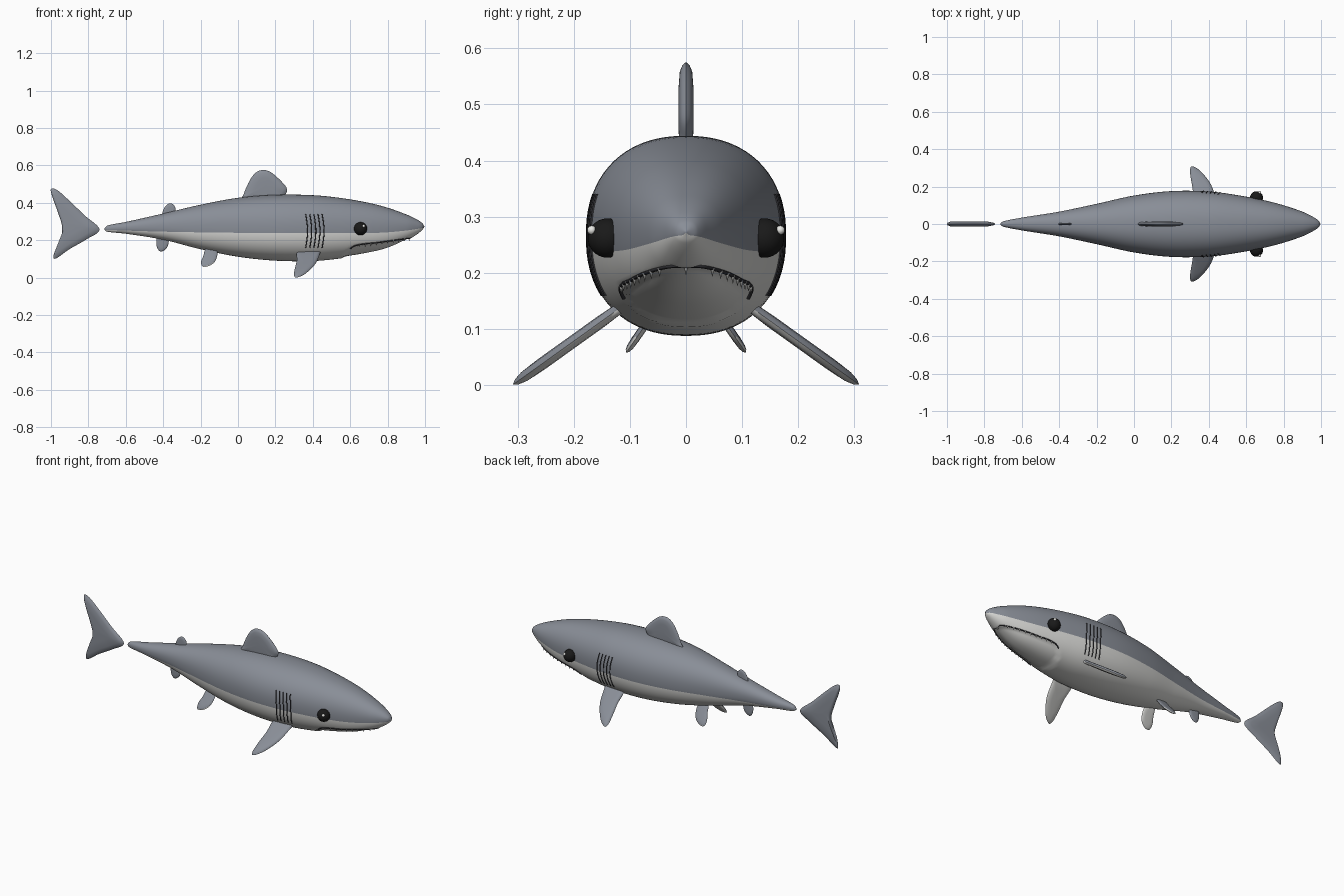
import bpy, bmesh, math
from mathutils import Vector

cube = bpy.data.objects.get("Cube")
if cube:
    bpy.data.objects.remove(cube, do_unlink=True)


def material(name, *rgb):
    m = bpy.data.materials.new(name)
    m.use_nodes = True
    m.diffuse_color = (*rgb, 1)
    m.node_tree.nodes["Principled BSDF"].inputs["Base Color"].default_value = (*rgb, 1)
    return m


GREY = material("slate grey", .25, .27, .31)
BELLY = material("pale belly", .7, .7, .68)
DARK = material("dark crease", .03, .03, .035)
BLACK = material("eye black", .01, .01, .01)
WHITE = material("tooth white", .85, .85, .82)


def finish(name, bm, *mats, sharp=50):
    bmesh.ops.recalc_face_normals(bm, faces=bm.faces)
    mesh = bpy.data.meshes.new(name)
    bm.to_mesh(mesh)
    bm.free()
    for m in mats:
        mesh.materials.append(m)
    mesh.shade_smooth()
    mesh.set_sharp_from_angle(angle=math.radians(sharp))
    obj = bpy.data.objects.new(name, mesh)
    bpy.context.collection.objects.link(obj)
    return obj


def curve_at(points, x):
    """Smooth value of a list of (x, value) points."""
    x = min(max(x, points[0][0]), points[-1][0])
    i = next(k for k in range(len(points) - 1) if x <= points[k + 1][0])

    def slope(k):
        a, b = points[max(k - 1, 0)], points[min(k + 1, len(points) - 1)]
        return (b[1] - a[1]) / (b[0] - a[0])
    (x0, a), (x1, b) = points[i], points[i + 1]
    d = x1 - x0
    t = (x - x0) / d
    return (a * (1 + 2 * t) * (1 - t) ** 2 + slope(i) * d * t * (1 - t) ** 2
            + b * t * t * (3 - 2 * t) + slope(i + 1) * d * t * t * (t - 1))


# Body profile: x, top, bottom, half width
STATIONS = [(-.715, .262, .256, .004), (-.7, .278, .246, .014), (-.6, .298, .235, .034),
            (-.4, .343, .203, .066), (-.2, .39, .152, .108), (0, .427, .112, .152),
            (.2, .443, .091, .176), (.4, .441, .089, .174), (.55, .426, .103, .155),
            (.7, .4, .127, .126), (.8, .374, .152, .1), (.9, .338, .197, .066),
            (.95, .315, .227, .042), (.985, .292, .255, .02), (.996, .275, .271, .002)]
TOP, BOTTOM, WIDTH = [[(s[0], s[k]) for s in STATIONS] for k in (1, 2, 3)]
SPLIT = [(-.72, .256), (-.4, .246), (0, .24), (.5, .238), (.75, .24), (.9, .252), (1, .268)]
MOUTH = [(.555, .09), (.585, .14), (.63, .172), (.75, .188), (.92, .212)]
POWER = 2.25


def section(x):
    top, bottom = curve_at(TOP, x), curve_at(BOTTOM, x)
    return (top + bottom) / 2, max((top - bottom) / 2, .001), curve_at(WIDTH, x)


def side_y(x, z):
    """Half width of the body at a height."""
    c, h, w = section(x)
    d = min(abs((z - c) / h), 1)
    return w * (1 - d ** POWER) ** (1 / POWER)


def power(v, e):
    return math.copysign(abs(v) ** e, v)


# Body: rings whose colour seam follows the flank line, with a recessed lower jaw
RINGS, ARC = 150, 40
bm = bmesh.new()
rings = []
for i in range(RINGS + 1):
    x = .1405 - .8555 * math.cos(math.pi * i / RINGS)
    c, h, w = section(x)
    d = max(-.8, min(.8, (curve_at(SPLIT, x) - c) / h))
    seam = math.asin(power(d, POWER / 2))
    angles = [seam + (math.pi - 2 * seam) * k / ARC for k in range(ARC)]
    angles += [math.pi - seam + (math.pi + 2 * seam) * k / ARC for k in range(ARC)]
    ring = []
    for a in angles:
        y = w * power(math.cos(a), 2 / POWER)
        z = c + h * power(math.sin(a), 2 / POWER)
        if .555 < x < .92:
            depth = min(max((curve_at(MOUTH, x) - z) / .012, 0), 1)
            shrink = 1 - .008 * depth / max(w, .05)
            y, z = y * shrink, c + (z - c) * shrink
        ring.append(bm.verts.new((x, y, z)))
    rings.append(ring)
for r, s in zip(rings, rings[1:]):
    for k in range(2 * ARC):
        n = (k + 1) % (2 * ARC)
        bm.faces.new((r[k], r[n], s[n], s[k])).material_index = int(k >= ARC)
bm.faces.new(rings[0])
bm.faces.new(rings[-1])
finish("body", bm, GREY, BELLY, sharp=70)


def fin(name, outline, thick, origin=(0, 0, 0), up=(0, 0, 1), two_tone=False):
    """Lens-shaped fin from a closed smooth outline in the x / up plane."""
    up = Vector(up).normalized()
    across = Vector((1, 0, 0)).cross(up)
    pts, n = [Vector(p) for p in outline], len(outline)
    loop = []
    for i in range(n):
        a, b, c, d = (pts[(i + k) % n] for k in (-1, 0, 1, 2))
        for t in (j / 6 for j in range(6)):
            loop.append(b + .5 * t * (c - a + t * (2 * a - 5 * b + 4 * c - d
                                                   + t * (3 * b - a - 3 * c + d))))
    mid = sum(loop, Vector((0, 0))) / len(loop)
    bm = bmesh.new()

    def place(p, offset):
        return bm.verts.new(Vector(origin) + Vector((p.x, 0, 0)) + up * p.y + across * offset)
    rim = [place(p, 0) for p in loop]
    for side in (-1, 1):
        outer = rim
        for scale, t in ((.93, .5), (.8, .85), (.5, 1)):
            inner = [place(mid + (p - mid) * scale, side * thick * t) for p in loop]
            for k in range(len(loop)):
                m = (k + 1) % len(loop)
                bm.faces.new((outer[k], outer[m], inner[m], inner[k]))
            outer = inner
        hub = place(mid, side * thick)
        for k in range(len(loop)):
            bm.faces.new((outer[k], outer[(k + 1) % len(loop)], hub))
    bmesh.ops.recalc_face_normals(bm, faces=bm.faces)
    if two_tone:
        for f in bm.faces:
            f.material_index = int(f.normal.z < 0)
    finish(name, bm, GREY, BELLY)


# Fins on the centre line
fin("dorsal_fin", [(.03, .41), (.032, .45), (.06, .515), (.09, .557), (.125, .575), (.17, .567),
                   (.225, .522), (.262, .475), (.25, .44), (.22, .41)], .013)
fin("second_dorsal_fin", [(-.4, .32), (-.402, .355), (-.385, .385), (-.36, .398),
                          (-.337, .38), (-.335, .35), (-.345, .32)], .006)
fin("anal_fin", [(-.425, .23), (-.437, .19), (-.43, .155), (-.41, .14),
                 (-.38, .16), (-.37, .2), (-.38, .23)], .006)
fin("tail_fin", [(-1, .474), (-.965, .467), (-.9, .41), (-.82, .333), (-.74, .258), (-.81, .205),
                 (-.9, .153), (-.975, .102), (-.985, .125), (-.952, .2), (-.94, .27),
                 (-.965, .355), (-.992, .43)], .014)

# Paired fins
for side, label in ((1, "left"), (-1, "right")):
    fin(label + "_pectoral_fin", [(.325, 0), (.44, 0), (.437, .04), (.412, .135), (.36, .22),
                                  (.315, .256), (.3, .24), (.302, .19), (.314, .105)],
        .011, (0, .1 * side, .15), (0, .81 * side, -.58), True)
    fin(label + "_pelvic_fin", [(-.17, -.04), (-.12, -.04), (-.11, 0), (-.125, .05), (-.16, .078),
                                (-.19, .079), (-.197, .048), (-.185, .01)],
        .007, (0, .06 * side, .125), (0, .57 * side, -.82), True)


def tube(name, lines, radius):
    data = bpy.data.curves.new(name, "CURVE")
    data.dimensions = "3D"
    data.bevel_depth = radius
    data.bevel_resolution = 1
    data.materials.append(DARK)
    for line in lines:
        spline = data.splines.new("POLY")
        spline.points.add(len(line) - 1)
        for p, co in zip(spline.points, line):
            p.co = (*co, 1)
    bpy.context.collection.objects.link(bpy.data.objects.new(name, data))


# Gill slits, five bowed lines on each flank
for side, label in ((1, "left"), (-1, "right")):
    slits = []
    for g in range(5):
        line = []
        for k in range(13):
            z = .16 + .18 * k / 12
            x = .362 + .022 * g + .01 * math.sin(math.pi * k / 12)
            line.append((x, side * side_y(x, z), z))
        slits.append(line)
    tube(label + "_gill_slits", slits, .003)


# Mouth line wrapping under the snout
def mouth_point(x):
    z = max(curve_at(MOUTH, x), section(x)[0] - section(x)[1])
    return Vector((x, side_y(x, z), z))


half = [mouth_point(.6 + .32 * k / 40) for k in range(41)]
flip = [Vector((p.x, -p.y, p.z)) for p in reversed(half)]
tube("mouth_line", [half + flip], .0035)

# Teeth hanging along the mouth
bm = bmesh.new()
spots = [mouth_point(.65 + .03 * k) for k in range(9)]
spots += [Vector((p.x, -p.y, p.z)) for p in spots] + [Vector((.915, 0, .21))]
for p in spots:
    made = bmesh.ops.create_cone(bm, cap_ends=True, segments=8, radius1=0,
                                 radius2=.004, depth=.016)
    bmesh.ops.translate(bm, verts=made["verts"], vec=p - Vector((0, 0, .007)))
finish("teeth", bm, WHITE)


def ball(name, centre, radius, mat):
    bm = bmesh.new()
    bmesh.ops.create_uvsphere(bm, u_segments=32, v_segments=20, radius=radius)
    bmesh.ops.translate(bm, verts=bm.verts, vec=centre)
    finish(name, bm, mat)


# Eyes with glints
for side, label in ((1, "left"), (-1, "right")):
    ball(label + "_eye", (.655, .14 * side, .262), .035, BLACK)
    ball(label + "_eye_glint", (.672, .168 * side, .276), .008, WHITE)
